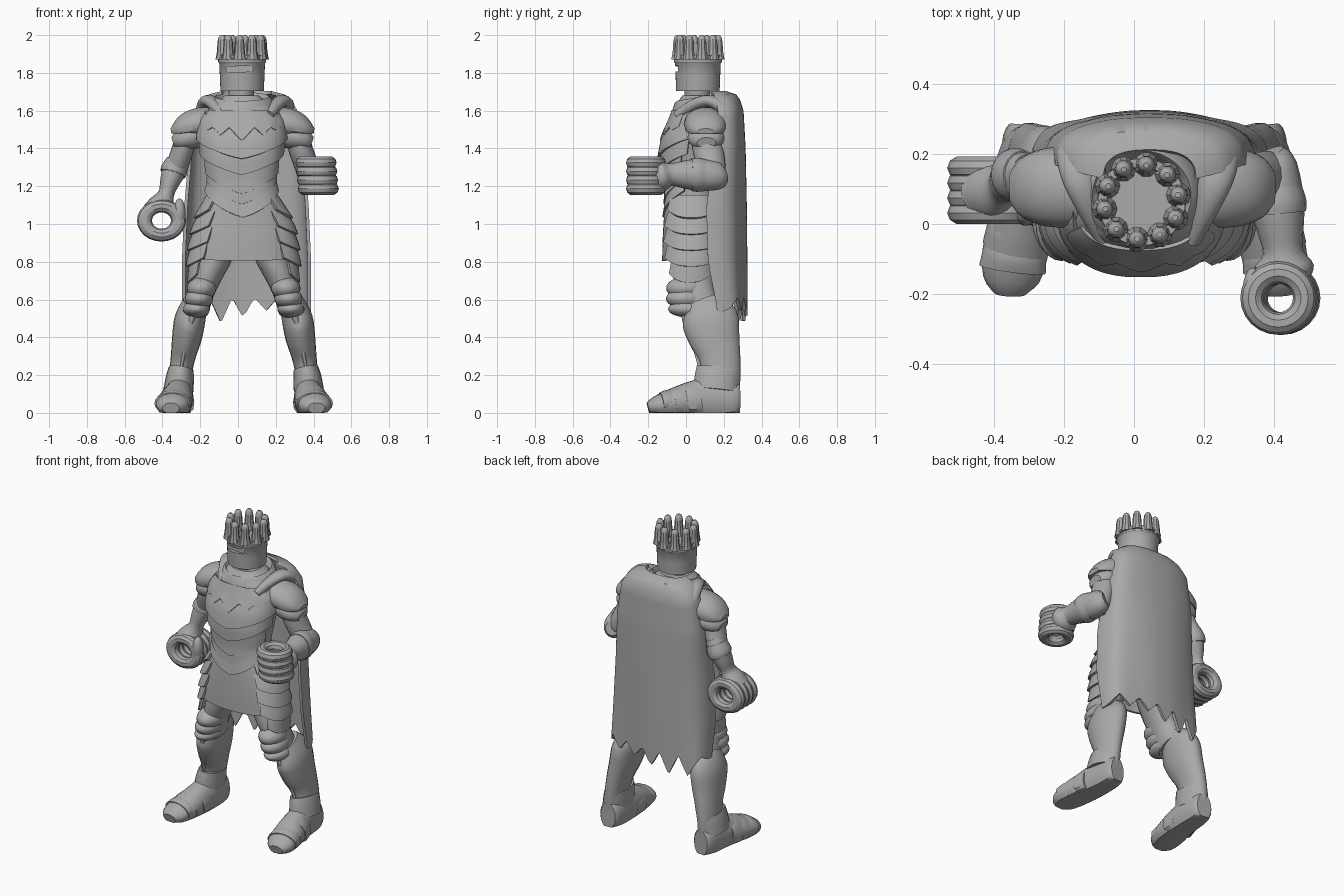
import bpy, bmesh
from math import sin, cos, pi, radians
from mathutils import Vector

if "Cube" in bpy.data.objects:
    bpy.data.objects.remove(bpy.data.objects["Cube"])

grey = bpy.data.materials.new("plain_grey")
grey.use_nodes = True
grey.diffuse_color = (0.4, 0.4, 0.4, 1)
grey.node_tree.nodes["Principled BSDF"].inputs["Base Color"].default_value = (0.4, 0.4, 0.4, 1)
CX = 0.03  # mirror plane of the body


def activate(ob):
    bpy.ops.object.select_all(action="DESELECT")
    ob.select_set(True)
    bpy.context.view_layer.objects.active = ob


def finish(ob, name, thick=0, angle=35):
    ob.name = name
    ob.data.materials.clear()
    ob.data.materials.append(grey)
    activate(ob)
    if thick:
        mod = ob.modifiers.new("shell", "SOLIDIFY")
        mod.thickness, mod.offset = thick, 0
        bpy.ops.object.modifier_apply(modifier=mod.name)
    bpy.ops.object.shade_smooth_by_angle(angle=radians(angle))
    return ob


def skin(name, rows, closed=True, caps=True, thick=0):
    """Join rows of points into a surface."""
    bm = bmesh.new()
    grid = [[bm.verts.new(p) for p in row] for row in rows]
    n = len(rows[0])
    for a, b in zip(grid, grid[1:]):
        for i in range(n if closed else n - 1):
            j = (i + 1) % n
            bm.faces.new((a[i], a[j], b[j], b[i]))
    if closed and caps:
        bm.faces.new(grid[0])
        bm.faces.new(grid[-1])
    bmesh.ops.recalc_face_normals(bm, faces=bm.faces)
    mesh = bpy.data.meshes.new(name)
    bm.to_mesh(mesh)
    bm.free()
    ob = bpy.data.objects.new(name, mesh)
    bpy.context.collection.objects.link(ob)
    return finish(ob, name, thick)


def smooth_path(keys, steps=3):
    """Catmull-Rom through tuples of any length."""
    k = [keys[0]] + list(keys) + [keys[-1]]
    out = []
    for a, b, c, d in zip(k, k[1:], k[2:], k[3:]):
        for s in range(steps):
            t = s / steps
            out.append([q + 0.5 * t * (r - p + t * (2*p - 5*q + 4*r - w + t * (3*(q - r) + w - p)))
                        for p, q, r, w in zip(a, b, c, d)])
    return out + [list(keys[-1])]


def tube(name, keys, ref=(0, 1, 0), n=18, floor=None):
    """Keys are x, y, z, side radius, radius toward ref."""
    pts, ref, rows = smooth_path(keys), Vector(ref), []
    for i, p in enumerate(pts):
        t = (Vector(pts[min(i + 1, len(pts) - 1)][:3]) - Vector(pts[max(i - 1, 0)][:3])).normalized()
        a = (ref - t * ref.dot(t)).normalized()
        b = t.cross(a)
        ring = [Vector(p[:3]) + b * p[3] * cos(2*pi*k/n) + a * p[4] * sin(2*pi*k/n) for k in range(n)]
        if floor is not None:
            for v in ring:
                v.z = max(v.z, floor)
        rows.append(ring)
    return skin(name, rows)


def ball(name, loc, size):
    bpy.ops.mesh.primitive_uv_sphere_add(segments=24, ring_count=14, radius=1, location=loc)
    bpy.context.object.scale = size
    return finish(bpy.context.object, name)


def at(profile, z):
    """Interpolate a profile of (z, values...) rows sorted downward."""
    z = max(min(z, profile[0][0]), profile[-1][0])
    for a, b in zip(profile, profile[1:]):
        if z >= b[0]:
            t = (a[0] - z) / (a[0] - b[0])
            return [p + (q - p) * t for p, q in zip(a[1:], b[1:])]


def on_body(profile, a, z, off=0.0):
    """Point on a rounded body; angle 0 faces the front."""
    cx, cy, rx, ry = at(profile, z)
    s, c = sin(a), cos(a)
    power = lambda v: abs(v) ** 0.8 * (1 if v > 0 else -1)
    return (cx + (rx + off) * power(s), cy - (ry + off) * power(c), z)


def plate(name, profile, mid, half, lo, hi, off, cols=24):
    """Armour lame hugging a body; its lower edge stands proud."""
    rows = []
    for r in range(6):
        t = r / 5
        row = []
        for i in range(cols + 1):
            s = 2 * i / cols - 1
            row.append(on_body(profile, radians(mid + half * s), hi(s) + (lo(s) - hi(s)) * t,
                               off * (0.2 + 0.8 * t)))
        rows.append(row)
    return skin(name, rows, closed=False, thick=0.014)


# Torso
torso = [(1.68, .02, .07, .09, .09), (1.62, .02, .07, .17, .13), (1.55, .02, .06, .215, .14),
         (1.45, .02, .04, .21, .155), (1.35, .02, .03, .19, .15), (1.22, .02, .03, .165, .13),
         (1.12, .02, .03, .17, .125), (1.0, .03, .04, .2, .13), (.86, .03, .04, .19, .12)]
skin("torso", [[on_body(torso, 2*pi*i/32, 1.68 - .82*r/30) for i in range(32)] for r in range(31)])
zigzag = lambda s, n: abs((s * n) % 2 - 1)
plate("chest_trim", torso, 0, 62, lambda s: 1.53 - .07 * (1 - abs(s)) * zigzag(s, 5) - .02, lambda s: 1.6, .016, 40)
for label, low, tall, rise, half, off in (
        ("breast_plate", 1.345, .15, .11, 88, .026), ("rib_plate", 1.26, .13, .11, 85, .024),
        ("belly_plate", 1.16, .12, .11, 75, .018), ("waist_plate", 1.105, .11, .12, 75, .018),
        ("belt_plate", 1.035, .10, .14, 80, .026)):
    plate(label, torso, 0, half, lambda s: low + rise * abs(s), lambda s: low + tall + rise * abs(s), off)

# Skirt: cloth front and layered hip guards
skirt = [(1.18, .02, .03, .165, .13), (1.0, .03, .03, .245, .14), (.9, .03, .03, .265, .145),
         (.8, .03, .03, .275, .145), (.68, .03, .02, .265, .13)]
plate("skirt_front", skirt, 0, 62, lambda s: .805 + .015 * s * s, lambda s: 1.15, .004)
plate("skirt_back", skirt, 180, 50, lambda s: .82, lambda s: 1.15, .0)
for side, word in ((1, "left"), (-1, "right")):
    for i, half in enumerate((46, 53, 54, 50, 38)):
        top = 1.15 - .085 * i
        plate(f"{word}_hip_guard_{i + 1}", skirt, 90 * side, half,
              lambda s: top - .075 - .045 * (1 - s * s), lambda s: top, .026, 14)

# Legs
for side, word in ((1, "left"), (-1, "right")):
    def leg(name, keys, **kw):
        return tube(f"{word}_{name}", [(CX + side * k[0],) + tuple(k[1:]) for k in keys], **kw)

    leg("thigh", [(.10, .05, .98, .09, .11), (.14, .045, .85, .09, .115), (.185, .04, .74, .077, .11),
                  (.225, .05, .64, .07, .1), (.25, .085, .54, .065, .1)])
    leg("greave", [(.255, .09, .585, .066, .10), (.283, .125, .5, .082, .15), (.3, .15, .4, .079, .138),
                   (.32, .178, .3, .066, .112), (.335, .185, .2, .06, .105), (.34, .18, .1, .065, .105)])
    leg("shin_ridge", [(.26, -.01, .54, .02, .02), (.29, .005, .45, .012, .014), (.31, .045, .35, .01, .012),
                       (.33, .075, .24, .008, .01)])
    leg("ankle_cuff", [(.33, .17, .235, .066, .115), (.337, .165, .19, .074, .12), (.345, .158, .12, .08, .122)])
    leg("boot", [(.335, .284, .07, .05, .085), (.337, .25, .07, .068, .1), (.342, .12, .07, .078, .12),
                 (.352, .02, .065, .085, .1), (.37, -.08, .05, .094, .075), (.382, -.16, .035, .08, .052),
                 (.385, -.2, .025, .045, .03)], ref=(0, 0, 1), floor=0)
    for i in range(3):
        y, h = .05 - .065 * i, .112 - .02 * i
        leg(f"boot_lame_{i + 1}", [(.35 + .01 * i, y + .03, .058, .086, h - .014), (.353 + .01 * i, y - .01, .056, .092, h - .004),
                                   (.358 + .01 * i, y - .05, .05, .096, h - .014)], ref=(0, 0, 1), floor=0.006)
    ball(f"{word}_knee_upper", (CX + side * .223, 0, .66), (.078, .105, .062))
    ball(f"{word}_knee_cap", (CX + side * .237, .0, .605), (.075, .106, .055))
    ball(f"{word}_knee_lower", (CX + side * .25, .015, .55), (.072, .11, .045))

# Shoulder guards: sloping eaves with a second lame beneath
for side, word, x in ((1, "left", .0), (-1, "right", .048)):
    spot = lambda keys: [(x + side * k[0],) + tuple(k[1:]) for k in keys]
    tube(f"{word}_shoulder_guard", spot([(.16, .1, 1.55, .1, .065), (.235, .105, 1.535, .115, .085),
                                         (.31, .105, 1.515, .11, .08), (.37, .105, 1.495, .085, .05),
                                         (.402, .105, 1.488, .045, .018)]), ref=(0, 0, 1), floor=1.48)
    tube(f"{word}_shoulder_lame", spot([(.23, .105, 1.47, .08, .06), (.3, .108, 1.46, .1, .07),
                                        (.36, .108, 1.44, .085, .055), (.392, .108, 1.43, .05, .03)]),
         ref=(0, 0, 1), floor=1.4)

# Left arm, bent forward
tube("left_upper_arm", [(.31, .1, 1.53, .06, .07), (.325, .11, 1.42, .064, .08), (.355, .13, 1.33, .064, .078),
                        (.385, .14, 1.25, .064, .068), (.395, .14, 1.19, .04, .04)])
tube("left_forearm", [(.39, .205, 1.26, .04, .045), (.4, .17, 1.255, .066, .075), (.41, .06, 1.26, .078, .085),
                      (.42, -.02, 1.262, .066, .072), (.427, -.08, 1.262, .058, .06), (.43, -.12, 1.255, .085, .078),
                      (.43, -.16, 1.255, .07, .08)], ref=(0, 0, 1))
tube("left_arm_cuff", [(.405, .1, 1.257, .076, .085), (.41, .06, 1.26, .084, .091), (.413, .03, 1.26, .08, .087)],
     ref=(0, 0, 1))

# Right arm, hanging out to the side
tube("right_upper_arm", [(-.26, .1, 1.53, .06, .07), (-.285, .11, 1.42, .058, .075), (-.315, .13, 1.33, .058, .07),
                         (-.34, .145, 1.26, .05, .06)])
tube("right_forearm", [(-.305, .14, 1.36, .05, .06), (-.335, .14, 1.29, .064, .07), (-.362, .125, 1.22, .052, .062),
                       (-.38, .11, 1.16, .042, .055), (-.4, .1, 1.11, .07, .078), (-.408, .095, 1.08, .09, .085)])
tube("right_arm_cuff", [(-.318, .14, 1.33, .062, .07), (-.338, .14, 1.285, .071, .078), (-.345, .137, 1.265, .068, .075)])


# Closed hands, fingers curled round an empty grip
def finger(name, loc, rot, size):
    bpy.ops.mesh.primitive_torus_add(major_radius=.077, minor_radius=.034, major_segments=24, minor_segments=10,
                                     location=loc, rotation=rot)
    bpy.context.object.scale = size
    finish(bpy.context.object, name)


for i in range(4):
    finger(f"left_finger_{i + 1}", (.425 - .004 * i, -.212, 1.187 + .046 * i), (0, 0, 0), (.98, .95, 1))
    finger(f"right_finger_{i + 1}", (-.405, .032 + .043 * i, 1.018), (pi / 2, 0, 0), (1.17, 1, 1))
ball("left_thumb", (.34, -.2, 1.32), (.03, .075, .035))
ball("right_thumb", (-.31, .03, 1.06), (.032, .035, .075))

# Neck and collar
tube("neck", [(.015, .07, 1.58, .09, .085), (.015, .06, 1.66, .068, .068), (.02, .06, 1.75, .072, .072)])
collar = [(1.57, .19, .165), (1.62, .178, .155), (1.665, .155, .14), (1.675, .142, .13), (1.655, .125, .115),
          (1.59, .1, .09)]
skin("collar", [[(.022 + rx * sin(2*pi*i/32), .08 - ry * cos(2*pi*i/32), z - .18 * ry * cos(2*pi*i/32))
                 for i in range(32)] for z, rx, ry in collar], caps=False)

# Helmet with a sunken top and an eye slit
shape = [(1.715, .105), (1.705, .115), (1.78, .118), (1.85, .121), (1.858, .127), (1.87, .127), (1.875, .121),
         (1.895, .125), (1.895, .1), (1.87, .096)]
HX, HY = .022, .063
helmet = skin("helmet", [[(HX + r * cos(2*pi*i/40), HY + r * sin(2*pi*i/40), z) for i in range(40)] for z, r in shape])
bpy.ops.mesh.primitive_cube_add(size=1, location=(0, -.068, 1.82), rotation=(0, radians(-3), radians(-9)))
cutter = bpy.context.object
cutter.scale = (.3, .075, .032)
cutter.hide_render = True
activate(helmet)
slit = helmet.modifiers.new("slit", "BOOLEAN")
slit.operation, slit.object = "DIFFERENCE", cutter
bpy.ops.object.modifier_apply(modifier=slit.name)
bpy.data.objects.remove(cutter)

# Crown points
for i in range(10):
    a = 2 * pi * (i + .3) / 10
    out = lambda r: (HX + r * cos(a), HY + r * sin(a))
    tube(f"crown_point_{i + 1}", [(*out(.108), 1.87, .036, .036), (*out(.108), 1.91, .028, .028),
                                  (*out(.108), 1.965, .024, .024), (*out(.107), 1.99, .018, .018),
                                  (*out(.106), 2.0, .008, .008)], n=10)

# Cape: wraps the back, ragged hem
cape = [(1.695, .13, .21, .13), (1.675, .21, .27, .15), (1.6, .262, .295, .17), (1.4, .295, .305, .16),
        (1.1, .32, .31, .11), (.8, .333, .312, .12), (.55, .333, .312, .17)]
COLS, ROWS, rows = 90, 26, []
for r in range(ROWS + 1):
    row = []
    for i in range(COLS + 1):
        s = 2 * i / COLS - 1
        q = abs(sin(s * pi / 2)) ** .8 * (1 if s > 0 else -1)
        hem = .61 - (.1 - .14 * q * (1 - abs(q))) * zigzag(q + .045, 5.5)
        t = r / ROWS
        z = 1.695 + (hem - 1.695) * t ** 1.3
        w, back, edge = at(cape, z)
        c = max(cos(s * pi / 2), 0) ** .7
        row.append((.045 + w * q, edge + (back - edge) * c + .005 * cos(9 * s) * t, z))
    rows.append(row)
skin("cape", rows, closed=False, thick=.018)
for side, word in ((1, "left"), (-1, "right")):
    x = lambda d: .04 + side * d
    tube(f"{word}_cape_fold", [(x(.13), -.05, 1.575, .02, .025), (x(.165), .04, 1.63, .035, .03),
                               (x(.195), .13, 1.65, .05, .033), (x(.22), .2, 1.6, .045, .035),
                               (x(.24), .22, 1.5, .03, .03)], ref=(0, .3, 1))
